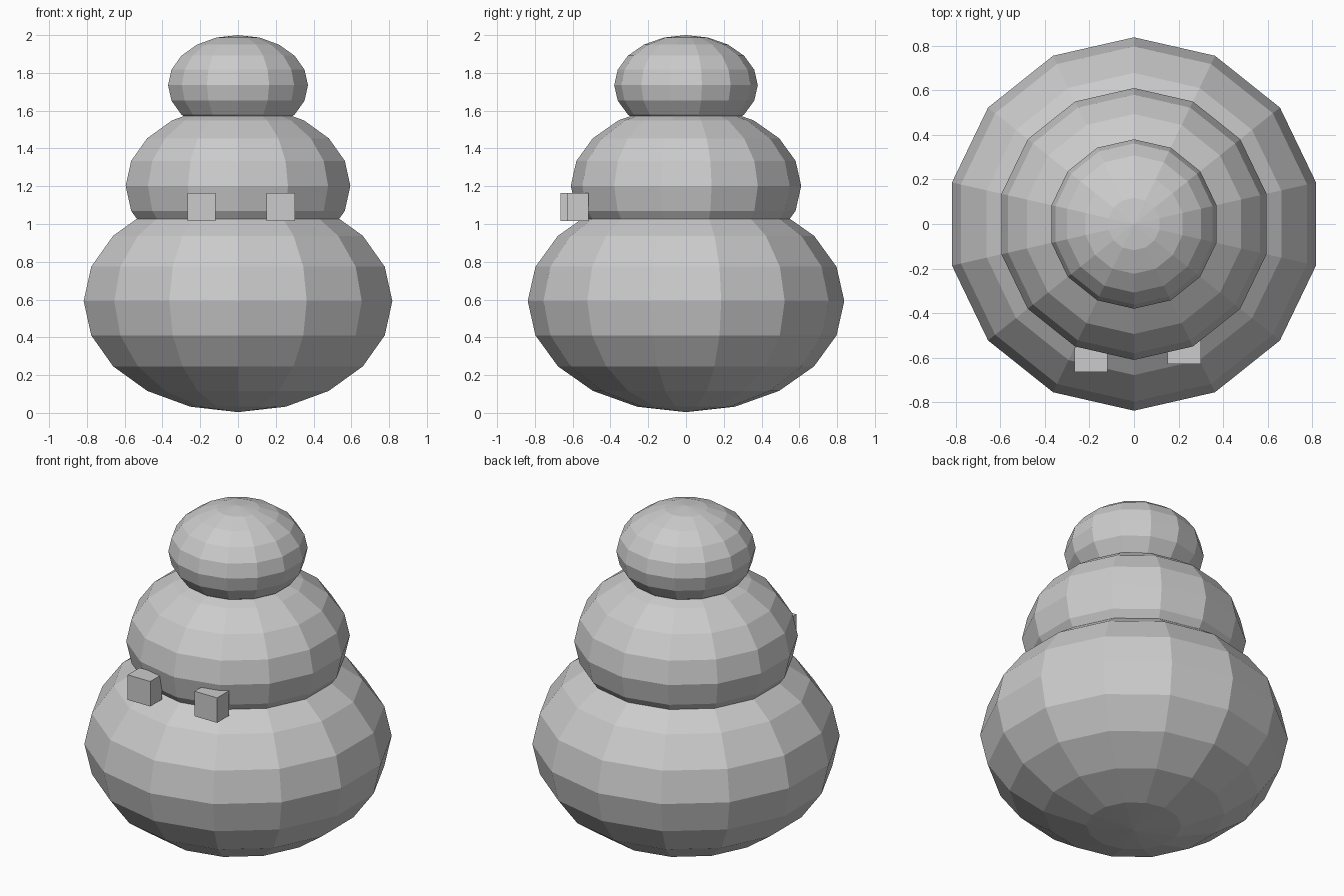
import bpy

cube = bpy.data.objects.get("Cube")
if cube:
    bpy.data.objects.remove(cube, do_unlink=True)

# Single plain grey
grey = bpy.data.materials.new("plain_grey")
grey.use_nodes = True
COLOUR = (0.6, 0.6, 0.6, 1)
grey.diffuse_color = COLOUR
grey.node_tree.nodes["Principled BSDF"].inputs["Base Color"].default_value = COLOUR


def finish(name, scale):
    obj = bpy.context.object
    obj.name = name
    obj.scale = scale
    bpy.ops.object.transform_apply(location=False, rotation=False, scale=True)
    obj.data.materials.append(grey)
    bpy.ops.object.shade_flat()


def ball(name, z, radius, half_height):
    bpy.ops.mesh.primitive_uv_sphere_add(segments=14, ring_count=10, radius=1, location=(0, 0, z))
    finish(name, (radius, radius, half_height))


def block(name, x, front):
    size = (0.15, 0.112, 0.15)
    bpy.ops.mesh.primitive_cube_add(size=1, location=(x, front + size[1] / 2, 1.09))
    finish(name, size)


# Three stacked, flattened balls
ball("lower_ball", 0.592, 0.838, 0.588)
ball("middle_ball", 1.202, 0.61, 0.428)
ball("top_ball", 1.735, 0.38, 0.265)

# Two small blocks on the front
block("right_block", -0.193, -0.664)
block("left_block", 0.226, -0.628)
